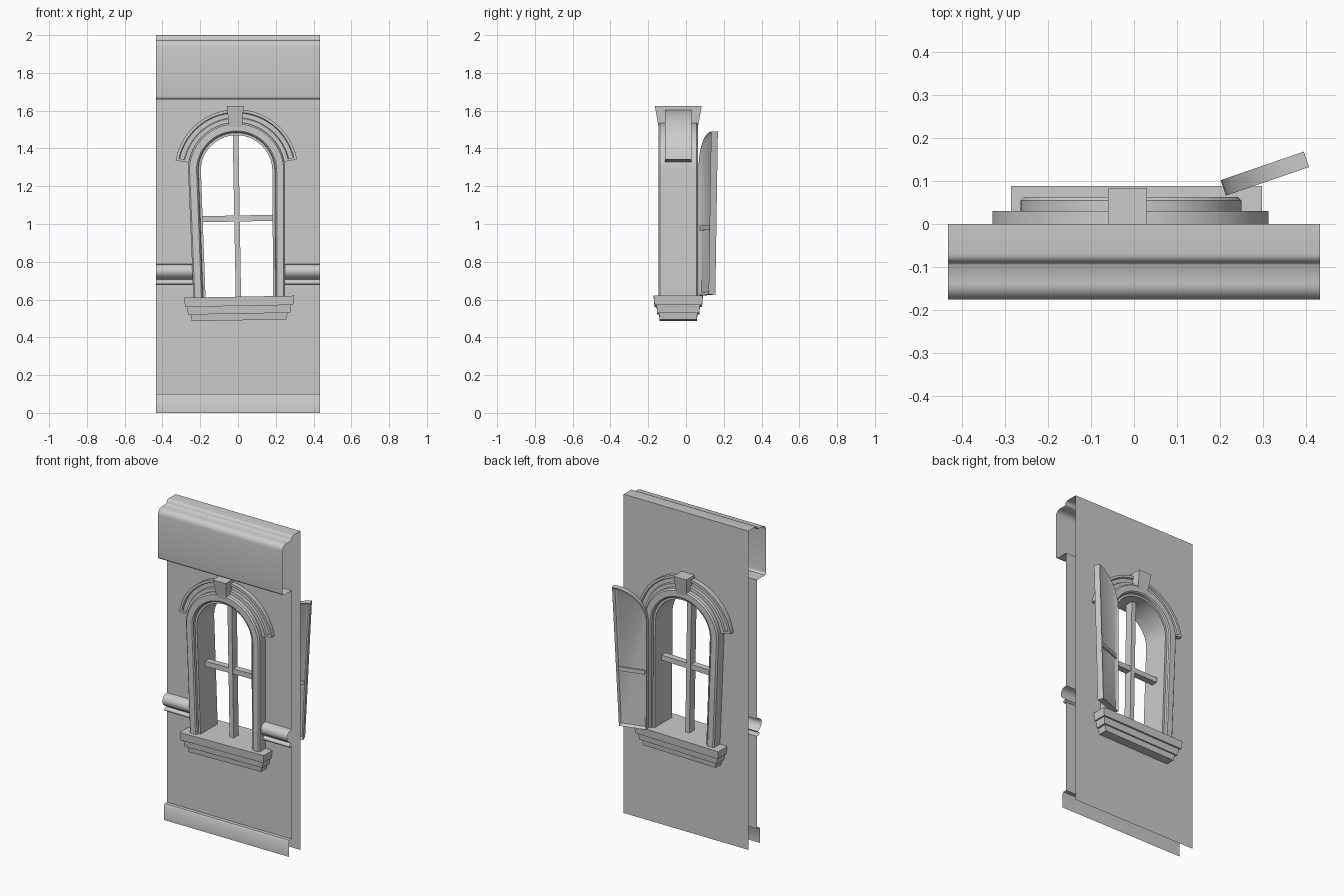
import bpy, bmesh, math
from mathutils import Vector

cube = bpy.data.objects.get("Cube")
if cube:
    bpy.data.objects.remove(cube, do_unlink=True)

stone = bpy.data.materials.new("plain_grey")
stone.use_nodes = True
GREY = (0.6, 0.6, 0.6, 1)
stone.diffuse_color = GREY
stone.node_tree.nodes["Principled BSDF"].inputs["Base Color"].default_value = GREY

HALF = 0.433           # half wall width
FRONT = -0.085         # front sheet of the wall
MID = -0.041           # middle of the wall thickness
SPRING = 1.28          # arch centre height
LOW, HIGH = 0.55, 1.62  # height range of the opening band


def lean(v):
    """Crooked taper shared by the frame parts."""
    t = max(0, (1.33 - v.z) / 0.73)
    return Vector((v.x - 0.008 + t * (0.015 - 0.06 * v.x), v.y, v.z))


def finish(name, bm, warp=None, closed=True, angle=35):
    if closed:
        bmesh.ops.recalc_face_normals(bm, faces=bm.faces)
    if warp:
        for v in bm.verts:
            v.co = warp(v.co)
    mesh = bpy.data.meshes.new(name)
    bm.to_mesh(mesh)
    bm.free()
    mesh.materials.append(stone)
    obj = bpy.data.objects.new(name, mesh)
    bpy.context.collection.objects.link(obj)
    bpy.ops.object.select_all(action='DESELECT')
    obj.select_set(True)
    bpy.context.view_layer.objects.active = obj
    bpy.ops.object.shade_smooth_by_angle(angle=math.radians(angle))
    return obj


def add_face(bm, points):
    return bm.faces.new([bm.verts.new(p) for p in points])


def strip(bm, profile, x0, x1):
    """Sheet running along x from a (y, z) profile."""
    rows = [(bm.verts.new((x0, y, z)), bm.verts.new((x1, y, z))) for y, z in profile]
    for (a, b), (d, c) in zip(rows, rows[1:]):
        bm.faces.new((a, b, c, d))


def corner(cy, cz, r, a0, a1, n=4):
    return [(cy + r * math.cos(math.radians(a0 + (a1 - a0) * i / n)),
             cz + r * math.sin(math.radians(a0 + (a1 - a0) * i / n))) for i in range(n + 1)]


def taper_box(name, top, bottom, z0, z1, centre, bottom_centre=None, warp=None):
    """Box with separate top and bottom half sizes."""
    bm = bmesh.new()
    bmesh.ops.create_cube(bm, size=2)
    for v in bm.verts:
        up = v.co.z > 0
        hx, hy = top if up else bottom
        cx, cy = centre if up else (bottom_centre or centre)
        v.co = Vector((cx + v.co.x * hx, cy + v.co.y * hy, z1 if up else z0))
    return finish(name, bm, warp)


# Wall: two open sheets joined over the cornice
low = [(-0.115, 0), (-0.115, 0.09), (-0.108, 0.1), (FRONT, 0.1), (FRONT, LOW)]
band = [(FRONT, LOW), (FRONT, 0.68), (-0.1, 0.68)]
band += corner(-0.1, 0.69, 0.01, 270, 90) + [(-0.095, 0.705)]
band += corner(-0.095, 0.75, 0.036, 230, 90, 8) + [(FRONT, 0.788), (FRONT, HIGH)]
cornice = [(FRONT, HIGH), (FRONT, 1.66), (-0.165, 1.66)]
cornice += corner(-0.16, 1.676, 0.016, 250, 180) + corner(-0.139, 1.938, 0.037, 180, 90, 6)
cornice += [(-0.095, 1.975)] + corner(-0.07, 1.98, 0.02, 180, 90) + [(0, 2.0)]
hole_x, hole_r = -0.004, 0.212
left_edge, right_edge = hole_x - hole_r, hole_x + hole_r

bm = bmesh.new()
for profile in (low, cornice, [(0, 2), (0, HIGH)], [(0, LOW), (0, 0)]):
    strip(bm, profile, -HALF, HALF)
for profile in (band, [(0, HIGH), (0, LOW)]):
    strip(bm, profile, -HALF, left_edge)
    strip(bm, profile, right_edge, HALF)
arc = [(hole_x - hole_r * math.cos(math.pi * i / 24),
        SPRING + hole_r * math.sin(math.pi * i / 24)) for i in range(25)]
for (xa, za), (xb, zb) in zip(arc, arc[1:]):
    loop = [(xa, za), (xb, zb), (xb, HIGH), (xa, HIGH)]
    add_face(bm, [(x, FRONT, z) for x, z in loop])
    add_face(bm, [(x, 0, z) for x, z in reversed(loop)])
bmesh.ops.remove_doubles(bm, verts=bm.verts, dist=0.0005)
finish("wall", bm, closed=False, angle=50)


def stations(a0, a1, n, foot=None):
    """Arch stations: centre and outward direction."""
    out = []
    for i in range(n + 1):
        a = math.radians(a0 + (a1 - a0) * i / n)
        out.append((SPRING, math.cos(a), math.sin(a)))
    if foot is not None:
        out = [(foot, 1, 0)] + out + [(foot, -1, 0)]
    return out


def sweep(name, half_section, path):
    """Closed moulding, mirrored front to back, carried round an arch."""
    section = half_section + [(r, -y) for r, y in reversed(half_section)]
    bm = bmesh.new()
    rings = [[bm.verts.new((r * dx, MID + y, cz + r * dz)) for r, y in section]
             for cz, dx, dz in path]
    n = len(section)
    for a, b in zip(rings, rings[1:]):
        for i in range(n):
            j = (i + 1) % n
            bm.faces.new((a[i], a[j], b[j], b[i]))
    bm.faces.new(rings[0])
    bm.faces.new(rings[-1])
    return finish(name, bm, lean)


# Window frame and arched hood
sweep("window_frame", [(0.19, 0.085), (0.203, 0.085), (0.206, 0.098), (0.213, 0.104),
                       (0.25, 0.104), (0.258, 0.096)], stations(0, 180, 28, 0.6))
sweep("hood_moulding", [(0.25, 0.071), (0.28, 0.071), (0.284, 0.06), (0.308, 0.06),
                        (0.312, 0.071), (0.327, 0.071)], stations(11, 170, 28))
for side, a0 in (("left", 11), ("right", 167.5)):
    sweep("hood_end_" + side, [(0.262, 0.071), (0.327, 0.071)], stations(a0, a0 + 2.5, 1))

# Keystone
taper_box("keystone", (0.045, 0.124), (0.032, 0.1), 1.49, 1.625, (-0.015, MID), (-0.012, MID))


# Stepped crooked sill
def tilt(v):
    return Vector((v.x, v.y, v.z + 0.018 * v.x))


for name, hx, hy, z0, z1 in (("sill_top", 0.292, 0.13, 0.566, 0.615),
                             ("sill_middle", 0.276, 0.115, 0.525, 0.566),
                             ("sill_bottom", 0.257, 0.102, 0.49, 0.525)):
    taper_box(name, (hx, hy), (hx - 0.006, hy - 0.004), z0, z1, (0.006, MID), warp=tilt)

# Glazing bars
taper_box("upright_bar", (0.015, 0.025), (0.015, 0.025), 0.6, 1.48, (-0.005, MID), warp=lean)
taper_box("cross_bar", (0.195, 0.02), (0.195, 0.02), 1.013, 1.045, (0, MID),
          warp=lambda v: lean(v) + Vector((0, 0, 0.02 * v.x)))

# Open shutter, hinged on the left jamb
WIDTH, THICK = 0.205, 0.019
swing = math.radians(19)


def hang(v):
    u = v.x * (1 - 0.2 * (1.49 - v.z) / 0.87)
    return Vector((0.208 + u * math.cos(swing) - v.y * math.sin(swing),
                   0.084 + u * math.sin(swing) + v.y * math.cos(swing),
                   v.z + 0.03 * u))


outline = [(0, 0.622), (WIDTH, 0.622)]
for i in range(11):
    a = math.pi / 2 * (1 - i / 10)
    outline.append((WIDTH * (1 - math.cos(a)), 1.29 + 0.193 * math.sin(a)))
bm = bmesh.new()
back = add_face(bm, [(u, -THICK, z) for u, z in outline])
made = bmesh.ops.extrude_face_region(bm, geom=[back], use_keep_orig=True)
bmesh.ops.translate(bm, vec=(0, 2 * THICK, 0),
                    verts=[g for g in made["geom"] if isinstance(g, bmesh.types.BMVert)])
bmesh.ops.recalc_face_normals(bm, faces=bm.faces)
for face in [f for f in bm.faces if abs(f.normal.y) > 0.9]:
    bmesh.ops.inset_region(bm, faces=[face], thickness=0.02, depth=-0.012)
finish("shutter", bm, hang)
taper_box("shutter_rail", (WIDTH / 2 - 0.015, 0.016), (WIDTH / 2 - 0.015, 0.016),
          0.965, 0.99, (WIDTH / 2, 0), warp=hang)
